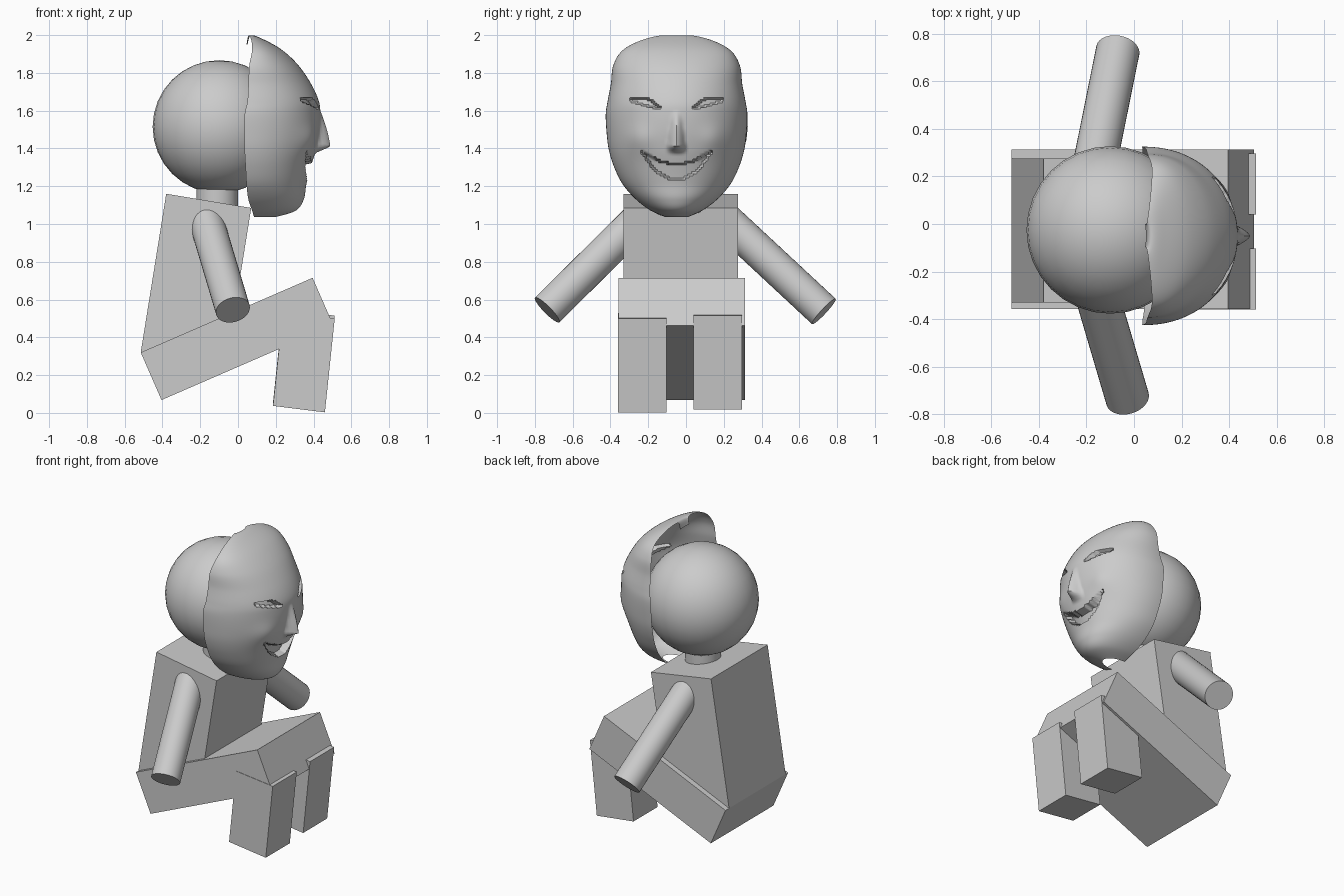
import bpy, bmesh, math
from mathutils import Vector

if "Cube" in bpy.data.objects:
    bpy.data.objects.remove(bpy.data.objects["Cube"])

CY = -0.025   # centre line of the body
MY = -0.05    # centre line of the mask


def new_object(name, bm):
    mesh = bpy.data.meshes.new(name)
    bm.to_mesh(mesh)
    bm.free()
    ob = bpy.data.objects.new(name, mesh)
    bpy.context.collection.objects.link(ob)
    return ob


def smooth(ob, angle=35):
    bpy.ops.object.select_all(action='DESELECT')
    ob.select_set(True)
    bpy.context.view_layer.objects.active = ob
    bpy.ops.object.shade_smooth_by_angle(angle=math.radians(angle))


def prism(name, profile, y0, y1):
    """Side profile (x, z) extruded across y."""
    bm = bmesh.new()
    face = bm.faces.new([bm.verts.new((x, y0, z)) for x, z in profile])
    ext = bmesh.ops.extrude_face_region(bm, geom=[face])
    verts = [v for v in ext['geom'] if isinstance(v, bmesh.types.BMVert)]
    bmesh.ops.translate(bm, verts=verts, vec=(0, y1 - y0, 0))
    bmesh.ops.recalc_face_normals(bm, faces=bm.faces)
    return new_object(name, bm)


def rod(name, a, b, r):
    a, b = Vector(a), Vector(b)
    bm = bmesh.new()
    bmesh.ops.create_cone(bm, cap_ends=True, segments=32, radius1=r, radius2=r,
                          depth=(b - a).length)
    ob = new_object(name, bm)
    ob.location = (a + b) / 2
    ob.rotation_mode = 'QUATERNION'
    ob.rotation_quaternion = (b - a).to_track_quat('Z', 'Y')
    smooth(ob)


# Seated body: torso, thighs and two shins
prism("torso", [(-0.38, 1.16), (-0.515, 0.32), (-0.065, 0.245), (0.07, 1.085)], -0.33, 0.275)
prism("thighs", [(-0.515, 0.32), (-0.405, 0.068), (0.505, 0.463), (0.395, 0.715)], -0.357, 0.313)
for name, y0, dz in (("right_shin", -0.36, 0), ("left_shin", 0.04, 0.015)):
    prism(name, [(x, z + dz) for x, z in
                 ((0.185, 0.037), (0.46, 0.003), (0.512, 0.5), (0.237, 0.53))], y0, y0 + 0.257)

# Arms and neck
rod("right_arm", (-0.17, -0.25, 1.025), (-0.027, -0.735, 0.545), 0.092)
rod("left_arm", (-0.175, 0.2, 1.03), (-0.068, 0.73, 0.537), 0.092)
rod("neck", (-0.11, CY, 1.05), (-0.11, CY, 1.25), 0.11)

# Head
bm = bmesh.new()
bmesh.ops.create_uvsphere(bm, u_segments=32, v_segments=16, radius=0.352)
head = new_object("head", bm)
head.location = (-0.1, CY, 1.515)
smooth(head)

# Smiling mask, lofted from rows of (z, half width, front x, back x)
rows = [(1.95, 0.05, 0.05, 0.045), (1.998, 0.06, 0.07, 0.055), (1.975, 0.18, 0.14, 0.07),
        (1.92, 0.285, 0.235, 0.075), (1.84, 0.335, 0.32, 0.06), (1.74, 0.348, 0.388, 0.055),
        (1.65, 0.365, 0.428, 0.05), (1.58, 0.375, 0.436, 0.035), (1.48, 0.37, 0.43, 0.035),
        (1.39, 0.358, 0.412, 0.035), (1.30, 0.33, 0.385, 0.04), (1.21, 0.285, 0.362, 0.045),
        (1.13, 0.215, 0.348, 0.055), (1.07, 0.135, 0.305, 0.075), (1.037, 0.06, 0.2, 0.085)]


def spline(t):
    i = min(int(t), len(rows) - 2)
    f = t - i
    p0, p1, p2, p3 = (Vector(rows[min(max(k, 0), len(rows) - 1)]) for k in range(i - 1, i + 3))
    return 0.5 * (2 * p1 + (p2 - p0) * f + (2 * p0 - 5 * p1 + 4 * p2 - p3) * f ** 2
                  + (3 * p1 - p0 - 3 * p2 + p3) * f ** 3)


def relief(u, z):
    """Forward offset for nose, eyes, mouth and cheeks."""
    a, d = abs(u), 0.0
    if 1.375 < z < 1.6:                       # nose
        h = (1.6 - z) / 0.19 if z > 1.41 else (z - 1.375) / 0.035
        w = 0.022 + 0.03 * min(1, (1.6 - z) / 0.19)
        d += 0.072 * h * max(0, 1 - (a / w) ** 1.5)
    s = (a - 0.17) / 0.085                    # eye slits
    if abs(s) < 1:
        chord = 1.61 + 0.0225 * (s + 1)
        bow = 1 - s * s
        if chord - 0.004 * bow < z < chord + 0.034 * bow:
            d -= 0.03
    m = (a / 0.19) ** 2                       # smile
    if m < 1 and 1.235 + 0.155 * m < z < 1.318 + 0.072 * m:
        d -= 0.05
    d += 0.015 * math.exp(-((a - 0.2) / 0.07) ** 2 - ((z - 1.45) / 0.07) ** 2)
    return d


NU, SUB = 100, 8
bm = bmesh.new()
grid = []
for i in range((len(rows) - 1) * SUB + 1):
    z, w, xf, xb = spline(i / SUB)
    line = []
    for j in range(NU + 1):
        t = math.pi * (j / NU - 0.5)
        u = w * math.sin(t)
        x = xb + (xf - xb) * max(0, math.cos(t)) ** 0.92
        line.append(bm.verts.new((x + relief(u, z), MY + u, z)))
    grid.append(line)
for a, b in zip(grid, grid[1:]):
    for j in range(NU):
        bm.faces.new((a[j], b[j], b[j + 1], a[j + 1]))
smooth(new_object("mask", bm), 50)
